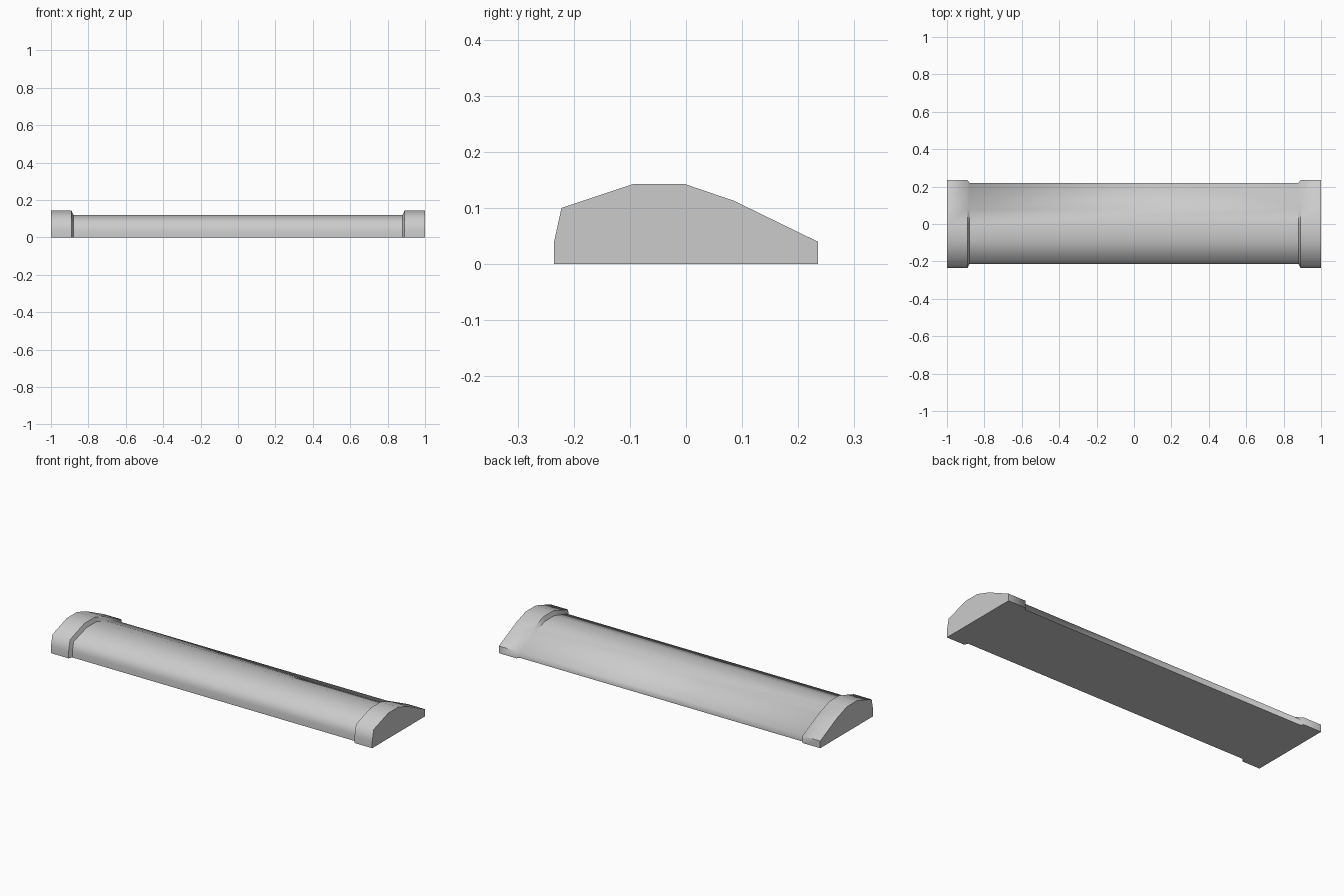
import bpy, bmesh, math

cube = bpy.data.objects.get("Cube")
if cube:
    bpy.data.objects.remove(cube, do_unlink=True)

grey = bpy.data.materials.new("light_grey")
grey.use_nodes = True
colour = (0.6, 0.6, 0.6, 1)
grey.diffuse_color = colour
grey.node_tree.nodes["Principled BSDF"].inputs["Base Color"].default_value = colour

# Cross-sections (y, z) of the raised ends and the lower middle
end = [(-.235, 0), (-.235, .04), (-.222, .1), (-.093, .143),
       (-.003, .143), (.085, .113), (.235, .04), (.235, 0)]
middle = [(-.215, 0), (-.215, .036), (-.204, .085), (-.088, .12),
          (-.003, .12), (.078, .095), (.22, .033), (.22, 0)]
stations = [(-1, end), (-.89, end), (-.88, middle),
            (.88, middle), (.89, end), (1, end)]

# Loft the sections along x
bm = bmesh.new()
rings = [[bm.verts.new((x, y, z)) for y, z in section] for x, section in stations]
for a, b in zip(rings, rings[1:]):
    for i in range(len(a)):
        j = (i + 1) % len(a)
        bm.faces.new((a[i], a[j], b[j], b[i]))
bm.faces.new(rings[0])
bm.faces.new(rings[-1])
bmesh.ops.recalc_face_normals(bm, faces=bm.faces[:])
mesh = bpy.data.meshes.new("bar_body")
bm.to_mesh(mesh)
bm.free()
mesh.materials.append(grey)
body = bpy.data.objects.new("bar_body", mesh)
bpy.context.collection.objects.link(body)

# Smooth across the rounded top, sharp at the steps and base
bpy.context.view_layer.objects.active = body
body.select_set(True)
bpy.ops.object.shade_smooth_by_angle(angle=math.radians(61))
